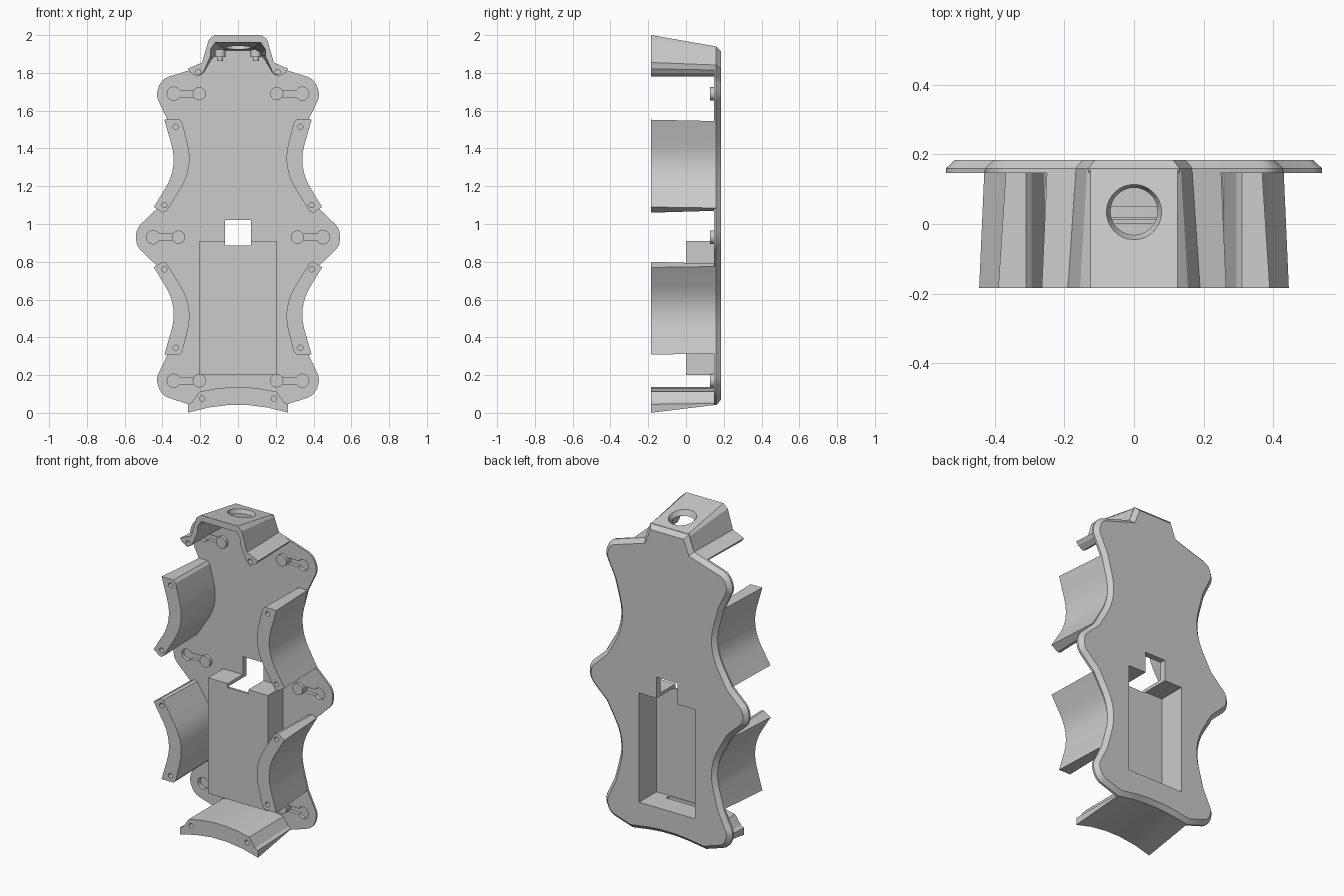
import bpy, bmesh
from mathutils import Vector

if "Cube" in bpy.data.objects:
    bpy.data.objects.remove(bpy.data.objects["Cube"])

MID = 0.93   # height of the vertical mirror line

grey = bpy.data.materials.new("plain_grey")
grey.use_nodes = True
grey.diffuse_color = (0.6, 0.6, 0.6, 1)
grey.node_tree.nodes["Principled BSDF"].inputs["Base Color"].default_value = (0.6, 0.6, 0.6, 1)


def rounded(points, steps=8):
    """Closed loop of (x, z[, tangent length]) with curved corners."""
    out = []
    for i, p in enumerate(points):
        c = Vector(p[:2])
        if len(p) < 3:
            out.append(c)
            continue
        before, after = Vector(points[i - 1][:2]), Vector(points[(i + 1) % len(points)][:2])
        a = c + (before - c).normalized() * p[2]
        b = c + (after - c).normalized() * p[2]
        for k in range(steps + 1):
            t = k / steps
            out.append(a * (1 - t) ** 2 + c * 2 * t * (1 - t) + b * t * t)
    return out


def mirrored(half):
    return half + [(-p[0], *p[1:]) for p in reversed(half)]


def inset(loop, d):
    area = sum(loop[i - 1].cross(loop[i]) for i in range(len(loop)))
    sign = 1 if area > 0 else -1
    out = []
    for i, p in enumerate(loop):
        e1 = (p - loop[i - 1]).normalized()
        e2 = (loop[(i + 1) % len(loop)] - p).normalized()
        n1, n2 = Vector((-e1.y, e1.x)), Vector((-e2.y, e2.x))
        out.append(p + (n1 + n2) * (sign * d / (1 + n1.dot(n2))))
    return out


def finish(name, bm):
    bm.normal_update()
    bmesh.ops.recalc_face_normals(bm, faces=bm.faces)
    if bm.calc_volume(signed=True) < 0:
        bmesh.ops.reverse_faces(bm, faces=bm.faces)
    mesh = bpy.data.meshes.new(name)
    bm.to_mesh(mesh)
    bm.free()
    mesh.materials.append(grey)
    obj = bpy.data.objects.new(name, mesh)
    bpy.context.collection.objects.link(obj)
    return obj


def loft(name, *sections):
    """Solid through (y, loop) sections of equal point count."""
    bm = bmesh.new()
    rings = [[bm.verts.new((p[0], y, p[1])) for p in loop] for y, loop in sections]
    for r, s in zip(rings, rings[1:]):
        for i in range(len(r)):
            bm.faces.new((r[i - 1], r[i], s[i], s[i - 1]))
    bm.faces.new(rings[0])
    bm.faces.new(rings[-1])
    return finish(name, bm)


def box(name, x0, x1, y0, y1, z0, z1):
    loop = [(x0, z0), (x1, z0), (x1, z1), (x0, z1)]
    return loft(name, (y0, loop), (y1, loop))


def rod(name, x, z, r, y0, y1):
    bm = bmesh.new()
    bmesh.ops.create_cone(bm, cap_ends=True, segments=32, radius1=r, radius2=r, depth=y1 - y0)
    for v in bm.verts:
        v.co = (x + v.co.x, (y0 + y1) / 2 + v.co.z, z + v.co.y)
    return finish(name, bm)


def post(name, x, y, r_low, r_high, z0, z1):
    bm = bmesh.new()
    bmesh.ops.create_cone(bm, cap_ends=True, segments=32, radius1=r_low, radius2=r_high, depth=z1 - z0)
    bmesh.ops.translate(bm, verts=bm.verts, vec=(x, y, (z0 + z1) / 2))
    return finish(name, bm)


def activate(obj):
    bpy.ops.object.select_all(action='DESELECT')
    obj.select_set(True)
    bpy.context.view_layer.objects.active = obj


def cut(obj, *cutters):
    activate(obj)
    for c in cutters:
        mod = obj.modifiers.new("cut", 'BOOLEAN')
        mod.operation, mod.solver, mod.object = 'DIFFERENCE', 'EXACT', c
        bpy.ops.object.modifier_apply(modifier=mod.name)
        bpy.data.objects.remove(c)


def screw_holes(obj, spots):
    cut(obj, *[rod("hole", x, z, 0.014, -0.3, -0.08) for x, z in spots])


# back plate with a chamfered rear edge
half = [(0.13, 1.94), (0.167, 1.842), (0.405, 1.768, 0.045), (0.435, 1.68, 0.035), (0.37, 1.545),
        (0.305, 1.3, 0.13), (0.425, 1.085), (0.54, 0.975, 0.04), (0.54, 0.885, 0.04),
        (0.425, 0.775), (0.305, 0.56, 0.13), (0.37, 0.315), (0.435, 0.18, 0.035),
        (0.405, 0.092, 0.045), (0.25, 0.042), (0.13, 0.06), (0.05, 0.067)]
outline = rounded(mirrored(half))
plate = loft("back_plate", (0.147, outline), (0.16, outline), (0.184, inset(outline, 0.025)))


# battery pocket standing out from the plate, open at the rear
def pocket():
    return box("pocket", -0.19, 0.19, 0.015, 0.3, 0.22, 0.89)


def window():
    return box("window", -0.07, 0.07, -0.1, 0.3, 0.885, 1.02)


case = box("pocket_case", -0.203, 0.203, 0.0, 0.16, 0.2, 0.91)
cut(plate, pocket(), window())
cut(case, pocket(), window(), box("slot", -0.1, 0.1, 0.02, 0.05, 0.15, 0.25))

# shallow slots with a raised button at the inner end
for z, x in ((1.69, 0.205), (MID, 0.315), (0.17, 0.205)):
    for s in (-1, 1):
        xa, xb = sorted((s * x, s * (x + 0.135)))
        cut(plate, box("groove", xa, xb, 0.1, 0.17, z - 0.018, z + 0.018),
            rod("recess", s * (x + 0.135), z, 0.035, 0.1, 0.17))
        rod("button", s * x, z, 0.035, 0.128, 0.175)

# four curved side walls
wall_front = [(0.31, 1.552), (0.39, 1.552), (0.317, 1.3, 0.13), (0.445, 1.09), (0.40, 1.06),
              (0.38, 1.065), (0.235, 1.3, 0.13), (0.295, 1.535)]
wall_back = [(0.31, 1.545), (0.368, 1.545), (0.305, 1.3, 0.13), (0.43, 1.085), (0.40, 1.07),
             (0.38, 1.075), (0.235, 1.3, 0.13), (0.295, 1.53)]
for side, sx in (("left", 1), ("right", -1)):
    for level, sz in (("upper", 1), ("lower", -1)):
        def place(points):
            return [(sx * x, MID + sz * (z - MID)) for x, z in points]
        wall = loft(f"{level}_{side}_wall", (-0.184, place(rounded(wall_front))),
                    (0.155, place(rounded(wall_back))))
        screw_holes(wall, place([(0.33, 1.515), (0.39, 1.10)]))

# bottom wall
bottom = loft(
    "bottom_wall",
    (-0.184, mirrored([(0.05, 0.042), (0.16, 0.028), (0.265, 0.001), (0.265, 0.045),
                       (0.245, 0.055), (0.205, 0.112), (0.12, 0.128), (0.04, 0.136)])),
    (0.155, mirrored([(0.05, 0.067), (0.13, 0.06), (0.25, 0.042), (0.255, 0.05),
                      (0.24, 0.06), (0.205, 0.112), (0.12, 0.128), (0.04, 0.136)])))
screw_holes(bottom, [(-0.19, 0.075), (0.19, 0.075)])

# top hood with a round opening in its sloping roof
hood = loft(
    "top_hood",
    (-0.184, mirrored([(0.125, 2.0), (0.155, 1.975), (0.19, 1.855), (0.265, 1.822), (0.25, 1.80),
                       (0.215, 1.78), (0.185, 1.80), (0.145, 1.89), (0.145, 1.925), (0.12, 1.962)])),
    (0.155, mirrored([(0.125, 1.941), (0.135, 1.93), (0.167, 1.842), (0.25, 1.815), (0.24, 1.80),
                      (0.215, 1.78), (0.185, 1.795), (0.138, 1.875), (0.12, 1.89), (0.06, 1.918)])))
screw_holes(hood, [(-0.21, 1.805), (0.21, 1.805)])
cut(hood, post("opening", 0, 0.04, 0.054, 0.095, 1.9, 2.0))

# small bolts under the hood
for s in (-1, 1):
    post("bolt_head", s * 0.095, 0.04, 0.028, 0.028, 1.883, 1.925)
    post("bolt_tip", s * 0.095, 0.04, 0.016, 0.016, 1.863, 1.89)

for obj in list(bpy.context.scene.objects):
    if obj.type == 'MESH':
        activate(obj)
        bpy.ops.object.shade_smooth_by_angle(angle=0.35)
